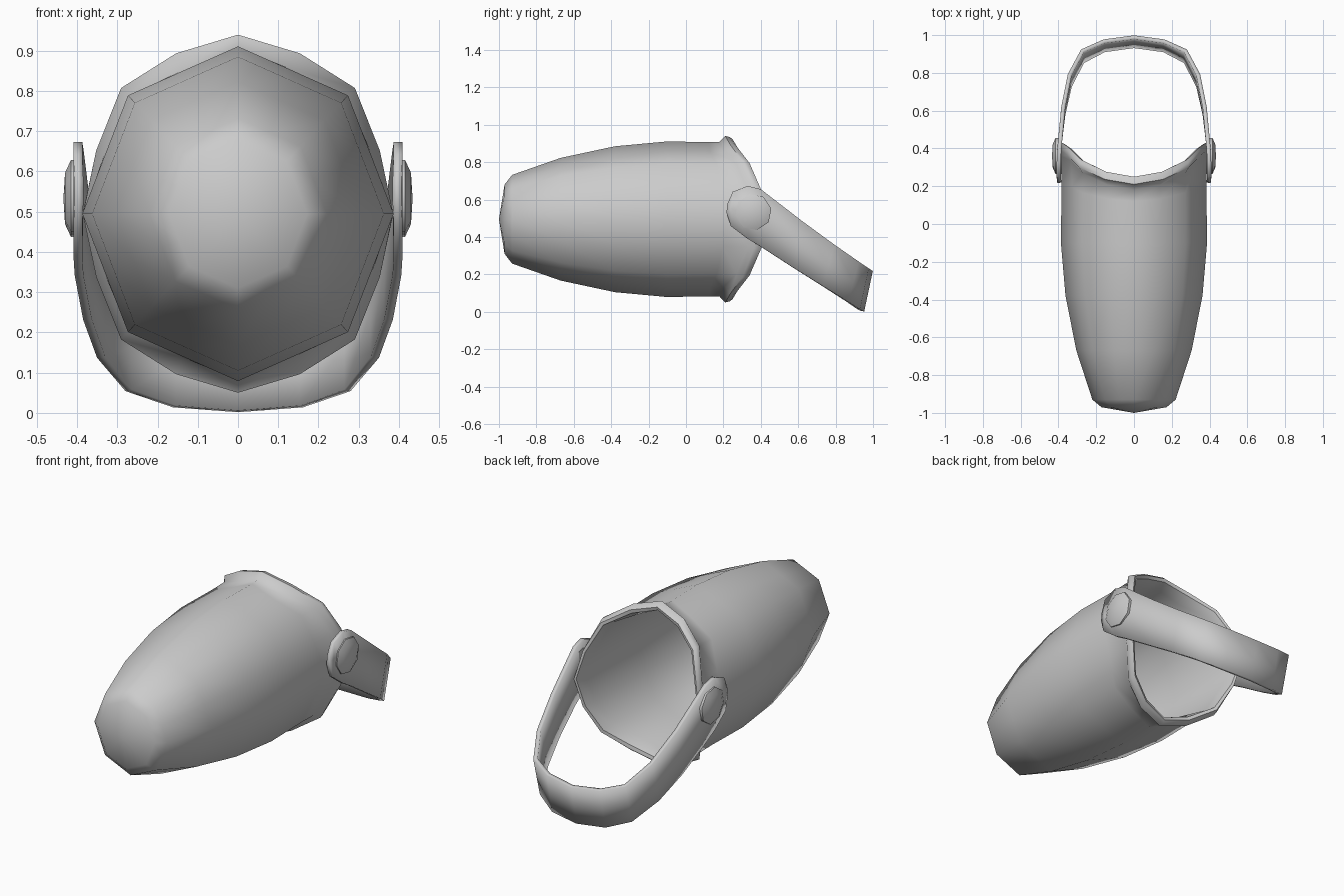
import bpy, bmesh
from math import sin, cos, pi, radians

if "Cube" in bpy.data.objects:
    bpy.data.objects.remove(bpy.data.objects["Cube"])

CZ = 0.495          # height of the bucket axis


def finish(name, bm, angle=50):
    bmesh.ops.recalc_face_normals(bm, faces=bm.faces)
    mesh = bpy.data.meshes.new(name)
    bm.to_mesh(mesh)
    bm.free()
    obj = bpy.data.objects.new(name, mesh)
    bpy.context.collection.objects.link(obj)
    bpy.ops.object.select_all(action='DESELECT')
    bpy.context.view_layer.objects.active = obj
    obj.select_set(True)
    bpy.ops.object.shade_smooth_by_angle(angle=radians(angle))
    return obj


def bridge(bm, a, b):
    n = len(a)
    for i in range(n):
        bm.faces.new((a[i], a[(i + 1) % n], b[(i + 1) % n], b[i]))


def fan(bm, ring, co):
    tip = bm.verts.new(co)
    for i in range(len(ring)):
        bm.faces.new((ring[i], ring[(i + 1) % len(ring)], tip))


# Bucket: eight-sided shell whose mouth sweeps forward at the sides
def bucket_ring(bm, y, r, flare=0, sweep=0, mid=0.924):
    ring = []
    for i in range(16):
        a = i * pi / 8
        rad = (r + flare * min(1, 1.8 * cos(a) ** 2)) * (mid if i % 2 else 1)
        ring.append(bm.verts.new((0.93 * rad * sin(a),
                                  y + 0.18 * sweep * sin(a) ** 2,
                                  CZ + rad * cos(a))))
    return ring


profile = [
    # outer wall
    (-0.97, 0.185), (-0.93, 0.237), (-0.67, 0.328), (-0.38, 0.39),
    (-0.10, 0.416), (0.12, 0.412, 0, 0.5), (0.18, 0.414, 0, 1, 0.935),
    # rolled lip
    (0.21, 0.415, 0.03, 1, 0.97), (0.235, 0.412, 0.027, 1, 0.97),
    (0.25, 0.408, 0.018, 1, 0.97), (0.245, 0.398, 0.01, 1, 0.965),
    # inner wall
    (0.18, 0.395, 0, 1, 0.93), (-0.10, 0.396), (-0.38, 0.37),
    (-0.67, 0.308), (-0.92, 0.22), (-0.95, 0.175),
]
bm = bmesh.new()
rings = [bucket_ring(bm, *p) for p in profile]
for a, b in zip(rings, rings[1:]):
    bridge(bm, a, b)
fan(bm, rings[0], (0, -1.0, CZ))
fan(bm, rings[-1], (0, -0.975, CZ))
finish("bucket", bm)

# Handle: half strap stations (x, top y, top z, bottom y, bottom z), mirrored
half = [
    (0.395, 0.222, 0.575, 0.218, 0.53),
    (0.398, 0.25, 0.642, 0.24, 0.458),
    (0.398, 0.33, 0.673, 0.33, 0.39),
    (0.395, 0.40, 0.655, 0.41, 0.342),
    (0.374, 0.62, 0.485, 0.58, 0.232),
    (0.340, 0.79, 0.36, 0.73, 0.138),
    (0.272, 0.917, 0.27, 0.86, 0.056),
    (0.158, 0.967, 0.235, 0.92, 0.016),
]
stations = (half + [(0, 0.988, 0.22, 0.942, 0.004)]
            + [(-s[0],) + s[1:] for s in reversed(half)])
bm = bmesh.new()
rows = []
for x, ty, tz, by, bz in stations:
    rows.append([bm.verts.new((x, ty + (by - ty) * t, tz + (bz - tz) * t))
                 for t in (0, 0.5, 1)])
for a, b in zip(rows, rows[1:]):
    for k in range(2):
        bm.faces.new((a[k], a[k + 1], b[k + 1], b[k]))
handle = finish("handle", bm)
solid = handle.modifiers.new("thickness", 'SOLIDIFY')
solid.thickness = 0.022
solid.offset = 0

# Pivot studs: low domed discs on each side
for side, name in ((1, "right_pivot"), (-1, "left_pivot")):
    bm = bmesh.new()
    discs = []
    for x, r in ((0.385, 0.098), (0.415, 0.098), (0.43, 0.065)):
        discs.append([bm.verts.new((side * x, 0.36 + r * cos(i * pi / 4 + 0.2),
                                    0.533 + r * sin(i * pi / 4 + 0.2)))
                      for i in range(8)])
    for a, b in zip(discs, discs[1:]):
        bridge(bm, a, b)
    fan(bm, discs[0], (side * 0.385, 0.36, 0.533))
    fan(bm, discs[-1], (side * 0.434, 0.36, 0.533))
    finish(name, bm)
